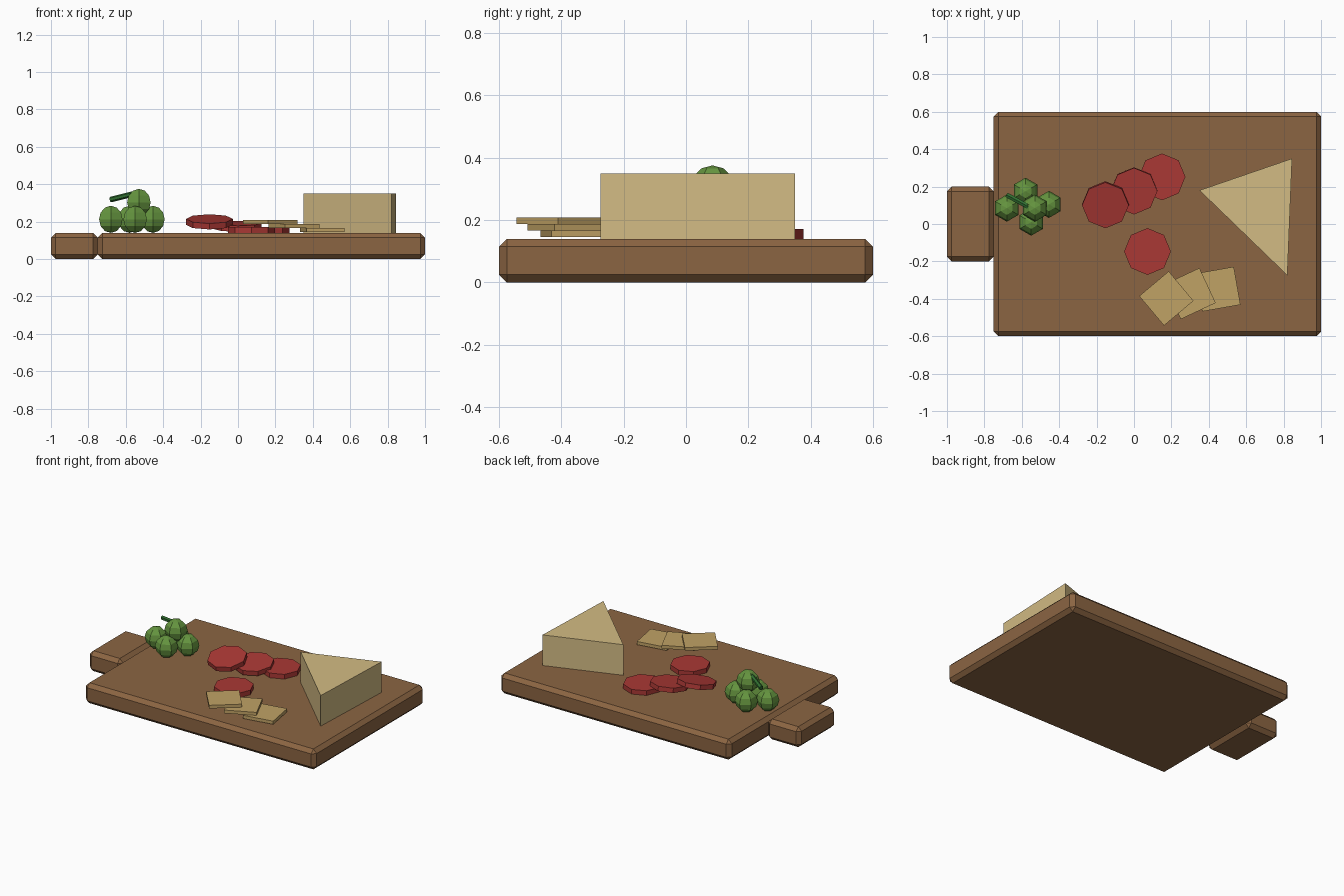
import bpy, bmesh
from math import radians
from mathutils import Matrix, Vector

if "Cube" in bpy.data.objects:
    bpy.data.objects.remove(bpy.data.objects["Cube"])


def material(name, rgb):
    m = bpy.data.materials.new(name)
    m.diffuse_color = (*rgb, 1)
    m.use_nodes = True
    m.node_tree.nodes["Principled BSDF"].inputs["Base Color"].default_value = m.diffuse_color
    return m


WOOD = material("wood", (0.26, 0.13, 0.055))
CHEESE = material("cheese", (0.65, 0.50, 0.23))
CRACKER = material("cracker", (0.53, 0.36, 0.13))
MEAT = material("meat", (0.40, 0.04, 0.035))
GRAPE = material("grape", (0.13, 0.30, 0.05))
STEM = material("stem", (0.03, 0.16, 0.03))


def finish(name, bm, mat, matrix=Matrix()):
    bmesh.ops.recalc_face_normals(bm, faces=bm.faces)
    me = bpy.data.meshes.new(name)
    bm.to_mesh(me)
    bm.free()
    me.materials.append(mat)
    ob = bpy.data.objects.new(name, me)
    ob.matrix_world = matrix
    bpy.context.collection.objects.link(ob)
    return ob


def box(name, centre, size, mat, turn=0, bevel=0):
    bm = bmesh.new()
    bmesh.ops.create_cube(bm, size=1)
    bmesh.ops.scale(bm, vec=size, verts=bm.verts)
    if bevel:
        bmesh.ops.bevel(bm, geom=bm.edges[:], offset=bevel, segments=1,
                        affect='EDGES', profile=0.5)
    finish(name, bm, mat,
           Matrix.Translation(centre) @ Matrix.Rotation(radians(turn), 4, 'Z'))


# Board and handle with chamfered edges
box("board", (0.125, 0, 0.07), (1.75, 1.2, 0.14), WOOD, bevel=0.025)
box("handle", (-0.875, 0, 0.07), (0.25, 0.4, 0.14), WOOD, bevel=0.025)

# Cheese wedge: extruded triangle
bm = bmesh.new()
tri = bm.faces.new([bm.verts.new((x, y, 0.14))
                    for x, y in ((0.35, 0.18), (0.82, -0.275), (0.845, 0.35))])
ext = bmesh.ops.extrude_face_region(bm, geom=[tri], use_keep_orig=True)
bmesh.ops.translate(bm, vec=(0, 0, 0.21),
                    verts=[v for v in ext["geom"] if isinstance(v, bmesh.types.BMVert)])
finish("cheese_wedge", bm, CHEESE)

# Fanned, overlapping crackers
for i, (x, y, z, turn) in enumerate(((0.45, -0.348, 0.156, 10),
                                     (0.30, -0.372, 0.177, 25),
                                     (0.173, -0.398, 0.198, 40))):
    box(f"cracker_{i + 1}", (x, y, z), (0.206, 0.206, 0.022), CRACKER, turn)

# Octagonal sausage slices, two of them leaning on the next
for i, (x, y, z, tilt) in enumerate(((0.15, 0.252, 0.156, 0),
                                     (0.0, 0.177, 0.175, 6),
                                     (-0.153, 0.103, 0.199, 11.5),
                                     (0.072, -0.147, 0.156, 0))):
    bm = bmesh.new()
    bmesh.ops.create_cone(bm, cap_ends=True, segments=8, radius1=0.125,
                          radius2=0.125, depth=0.032)
    finish(f"sausage_slice_{i + 1}", bm, MEAT,
           Matrix.Translation((x, y, z)) @ Matrix.Rotation(radians(tilt), 4, 'X'))

# Low-poly grapes, points of the hexagon along y
R = 0.0725
for i, c in enumerate(((-0.68, 0.085, 0.2125), (-0.455, 0.105, 0.2125),
                       (-0.58, 0.175, 0.2125), (-0.55, 0.01, 0.2125),
                       (-0.53, 0.085, 0.303))):
    bm = bmesh.new()
    bmesh.ops.create_uvsphere(bm, u_segments=6, v_segments=6, radius=R)
    if max(v.co.x for v in bm.verts) > 0.95 * R:
        bmesh.ops.rotate(bm, verts=bm.verts, matrix=Matrix.Rotation(radians(90), 3, 'Z'))
    finish(f"grape_{i + 1}", bm, GRAPE, Matrix.Translation(c))

# Stem
a, b = Vector((-0.68, 0.155, 0.318)), Vector((-0.56, 0.09, 0.348))
bm = bmesh.new()
bmesh.ops.create_cone(bm, cap_ends=True, segments=6, radius1=0.015,
                      radius2=0.015, depth=(b - a).length)
finish("grape_stem", bm, STEM, Matrix.Translation((a + b) / 2)
       @ (b - a).to_track_quat('Z', 'Y').to_matrix().to_4x4())
